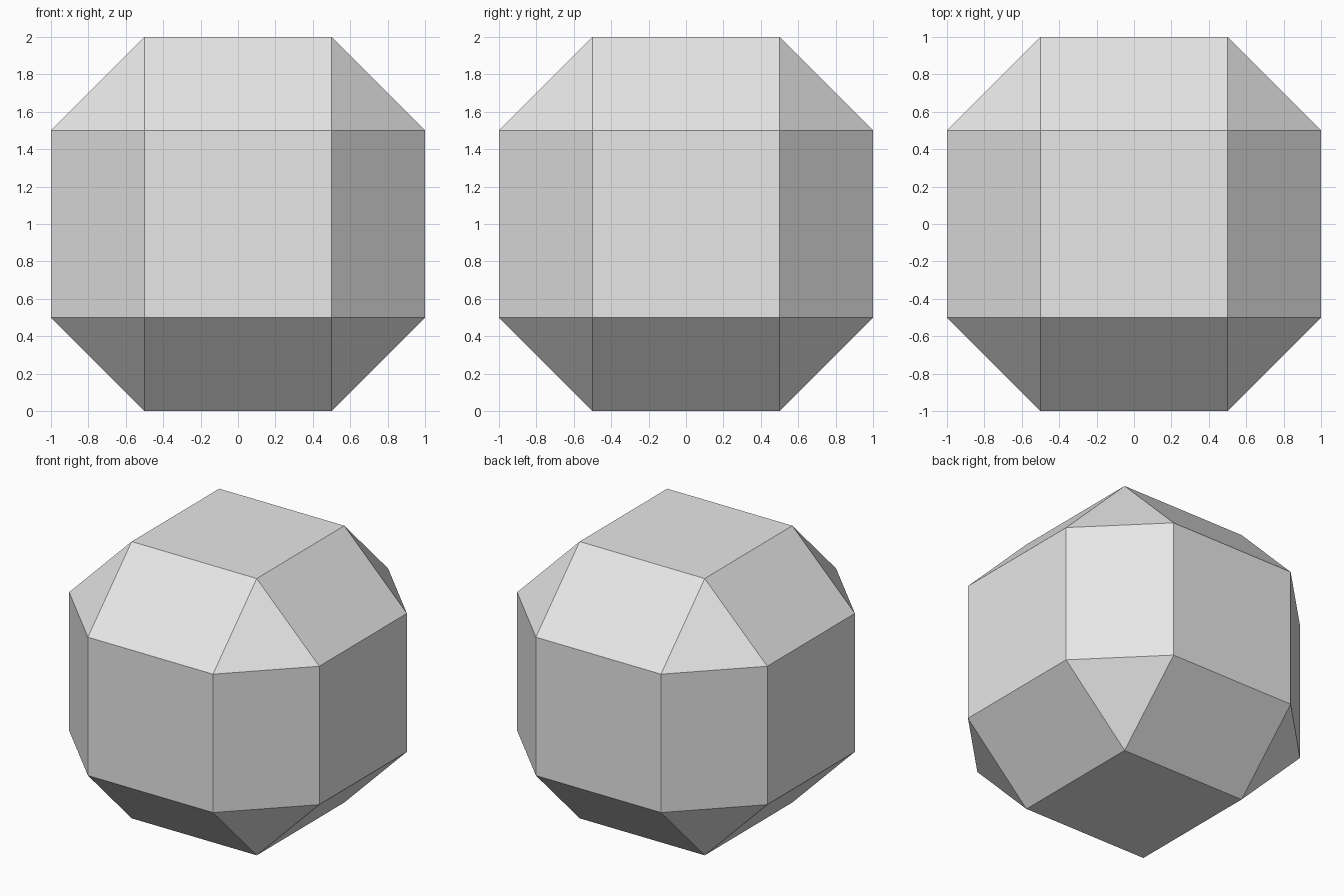
import bpy
import bmesh
from mathutils import Matrix

# Remove the default object
default = bpy.data.objects.get("Cube")
if default:
    bpy.data.objects.remove(default, do_unlink=True)

# Plain grey material
GREY = (0.8, 0.8, 0.8, 1.0)
grey = bpy.data.materials.new("light_grey")
grey.use_nodes = True
grey.diffuse_color = GREY
for node in grey.node_tree.nodes:
    if node.type == 'BSDF_PRINCIPLED':
        node.inputs["Base Color"].default_value = GREY

# Cube with every edge cut at 45 degrees, leaving a triangle at each corner
bm = bmesh.new()
bmesh.ops.create_cube(bm, size=2, matrix=Matrix.Translation((0, 0, 1)))
bmesh.ops.bevel(bm, geom=bm.edges[:], offset=0.5, offset_type='OFFSET',
                segments=1, profile=0.5, affect='EDGES', clamp_overlap=False)
bmesh.ops.recalc_face_normals(bm, faces=bm.faces[:])

mesh = bpy.data.meshes.new("chamfered_block")
bm.to_mesh(mesh)
bm.free()
mesh.materials.append(grey)
block = bpy.data.objects.new("chamfered_block", mesh)
bpy.context.collection.objects.link(block)
